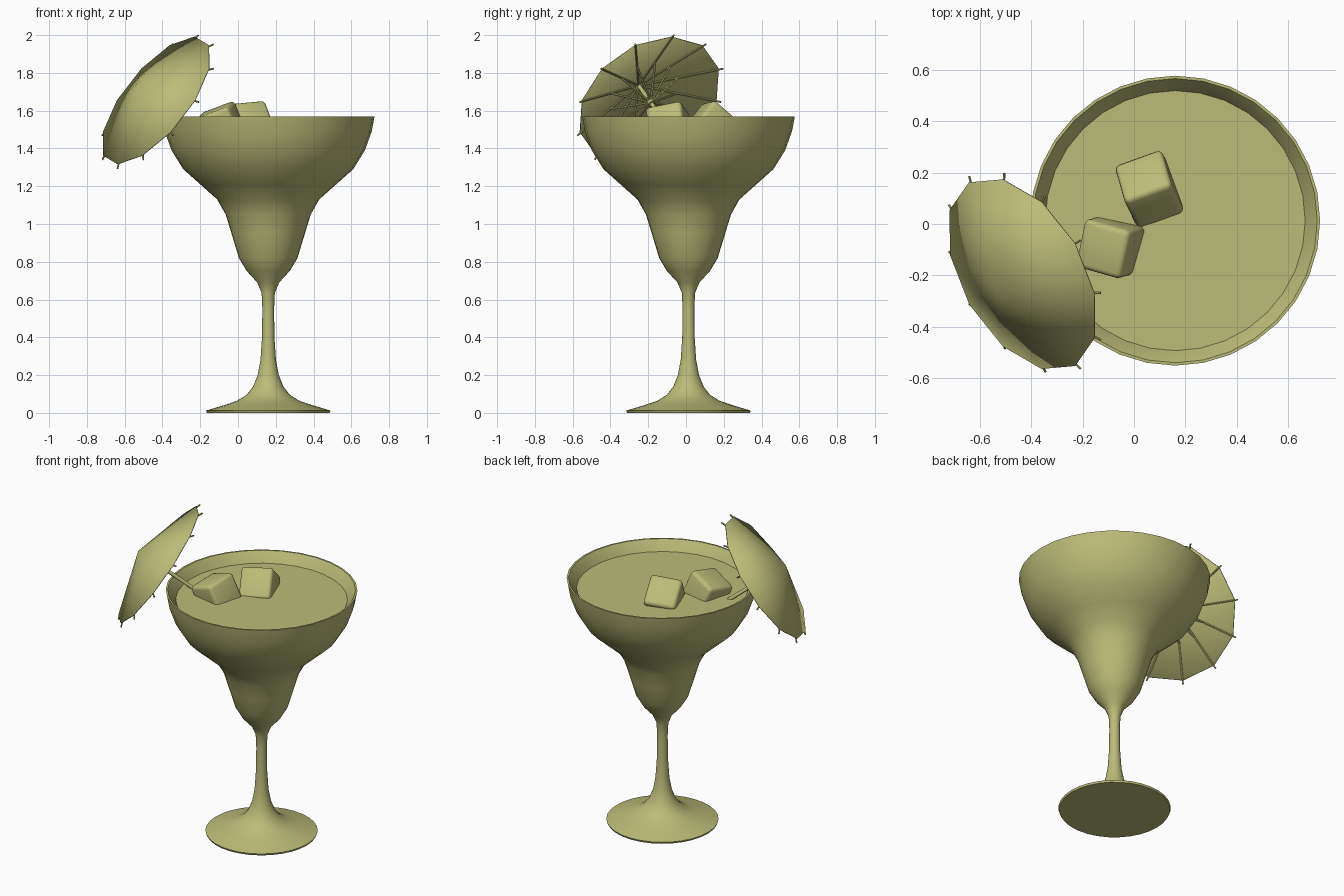
import bpy, bmesh, math
from mathutils import Vector, Matrix

if "Cube" in bpy.data.objects:
    bpy.data.objects.remove(bpy.data.objects["Cube"])

mat = bpy.data.materials.new("olive")
mat.diffuse_color = (0.5, 0.5, 0.19, 1)
mat.use_nodes = True
mat.node_tree.nodes["Principled BSDF"].inputs["Base Color"].default_value = mat.diffuse_color


def finish(bm, name, angle=40):
    bmesh.ops.recalc_face_normals(bm, faces=bm.faces)
    me = bpy.data.meshes.new(name)
    bm.to_mesh(me)
    bm.free()
    ob = bpy.data.objects.new(name, me)
    bpy.context.collection.objects.link(ob)
    me.materials.append(mat)
    bpy.ops.object.select_all(action='DESELECT')
    ob.select_set(True)
    bpy.context.view_layer.objects.active = ob
    bpy.ops.object.shade_smooth_by_angle(angle=math.radians(angle))
    return ob


def lathe(name, profile, centre, segs=32, angle=40):
    bm = bmesh.new()
    vs = [bm.verts.new((r, 0, z)) for r, z in profile]
    es = [bm.edges.new(p) for p in zip(vs, vs[1:])]
    bmesh.ops.spin(bm, geom=vs + es, cent=(0, 0, 0), axis=(0, 0, 1),
                   angle=math.tau, steps=segs, use_duplicate=False)
    bmesh.ops.remove_doubles(bm, verts=bm.verts, dist=1e-4)
    ob = finish(bm, name, angle)
    ob.location = centre
    return ob


def rod(bm, a, b, r, sides=6):
    a, b = Vector(a), Vector(b)
    d = b - a
    m = Matrix.Translation((a + b) / 2) @ d.to_track_quat('Z', 'Y').to_matrix().to_4x4()
    bmesh.ops.create_cone(bm, cap_ends=True, segments=sides, radius1=r,
                          radius2=r, depth=d.length, matrix=m)


# Glass: foot, stem, lower bulb, wide bowl and inner wall
C = (0.16, 0.013, 0)
outer = [(0, 0), (0.325, 0), (0.33, 0.012), (0.23, 0.042), (0.165, 0.064),
         (0.115, 0.095), (0.08, 0.14), (0.056, 0.2), (0.041, 0.28), (0.033, 0.4),
         (0.031, 0.55), (0.035, 0.635), (0.058, 0.69), (0.113, 0.75),
         (0.155, 0.82), (0.193, 0.945), (0.225, 1.05), (0.27, 1.13),
         (0.36, 1.21), (0.45, 1.29), (0.512, 1.39), (0.548, 1.49), (0.563, 1.57)]
inner = [(0.552, 1.57), (0.502, 1.5), (0.46, 1.39), (0.40, 1.3), (0.31, 1.23),
         (0.22, 1.14), (0.175, 1.04), (0.145, 0.94), (0.11, 0.83), (0, 0.77)]
lathe("glass", outer + inner, C)

# Drink, filling the inside of the bowl
lathe("drink", [(0, 1.508)] + [(0.505, 1.508)] +
      [(r - 0.004, z) for r, z in inner[2:-1]] + [(0, 0.78)], C)


# Ice cubes with rounded edges
def ice(name, loc, rot, size=0.195):
    bm = bmesh.new()
    bmesh.ops.create_cube(bm, size=size)
    bmesh.ops.bevel(bm, geom=bm.edges[:], offset=0.022, segments=3,
                    profile=0.5, affect='EDGES')
    ob = finish(bm, name)
    ob.location = loc
    ob.rotation_euler = [math.radians(a) for a in rot]


ice("ice_cube_left", (-0.088, -0.088, 1.515), (12, -20, -16))
ice("ice_cube_right", (0.06, 0.135, 1.515), (50, -5, 20))

# Umbrella frame: local z along the handle, local x to the highest rib
n = Vector((-0.709, -0.41, 0.574)).normalized()
up = (Vector((0, 0, 1)) - n * n.z).normalized()
side = n.cross(up)
M = Matrix((up, side, n)).transposed().to_4x4()
M.translation = Vector((-0.435, -0.195, 1.655))
R, H, N = 0.412, 0.145, 12

# Canopy: shallow twelve-sided cone
bm = bmesh.new()
bmesh.ops.create_cone(bm, cap_ends=False, segments=N, radius1=R, radius2=0,
                      depth=H, matrix=Matrix.Translation((0, 0, H / 2)))
bmesh.ops.remove_doubles(bm, verts=bm.verts, dist=1e-4)
# turn the cone so that a corner lies on local x
tip = max((v for v in bm.verts if v.co.z < 0.01), key=lambda v: v.co.x)
bmesh.ops.rotate(bm, verts=bm.verts,
                 matrix=Matrix.Rotation(-math.atan2(tip.co.y, tip.co.x), 3, 'Z'))
canopy = finish(bm, "umbrella_canopy")
canopy.matrix_world = M
sol = canopy.modifiers.new("thickness", 'SOLIDIFY')
sol.thickness = 0.005
sol.offset = -1

# Ribs under the canopy with tips past the edge, and struts from the runner
ribs, struts = bmesh.new(), bmesh.new()
for i in range(N):
    a = math.tau * i / N
    d = Vector((math.cos(a), math.sin(a), 0))

    def at(r, drop):
        return d * r + Vector((0, 0, H * (1 - r / R) - drop))
    rod(ribs, at(0.01, 0.009), at(0.432, 0.009), 0.005)
    rod(struts, d * 0.012 + Vector((0, 0, -0.015)), at(0.2, 0.012), 0.006)
finish(ribs, "umbrella_ribs").matrix_world = M
finish(struts, "umbrella_struts").matrix_world = M

# Handle with its runner, dipping into the drink
bm = bmesh.new()
rod(bm, (0, 0, H - 0.004), (0, 0, -0.6), 0.011, 10)
rod(bm, (0, 0, 0.005), (0, 0, -0.035), 0.02, 12)
finish(bm, "umbrella_handle").matrix_world = M
